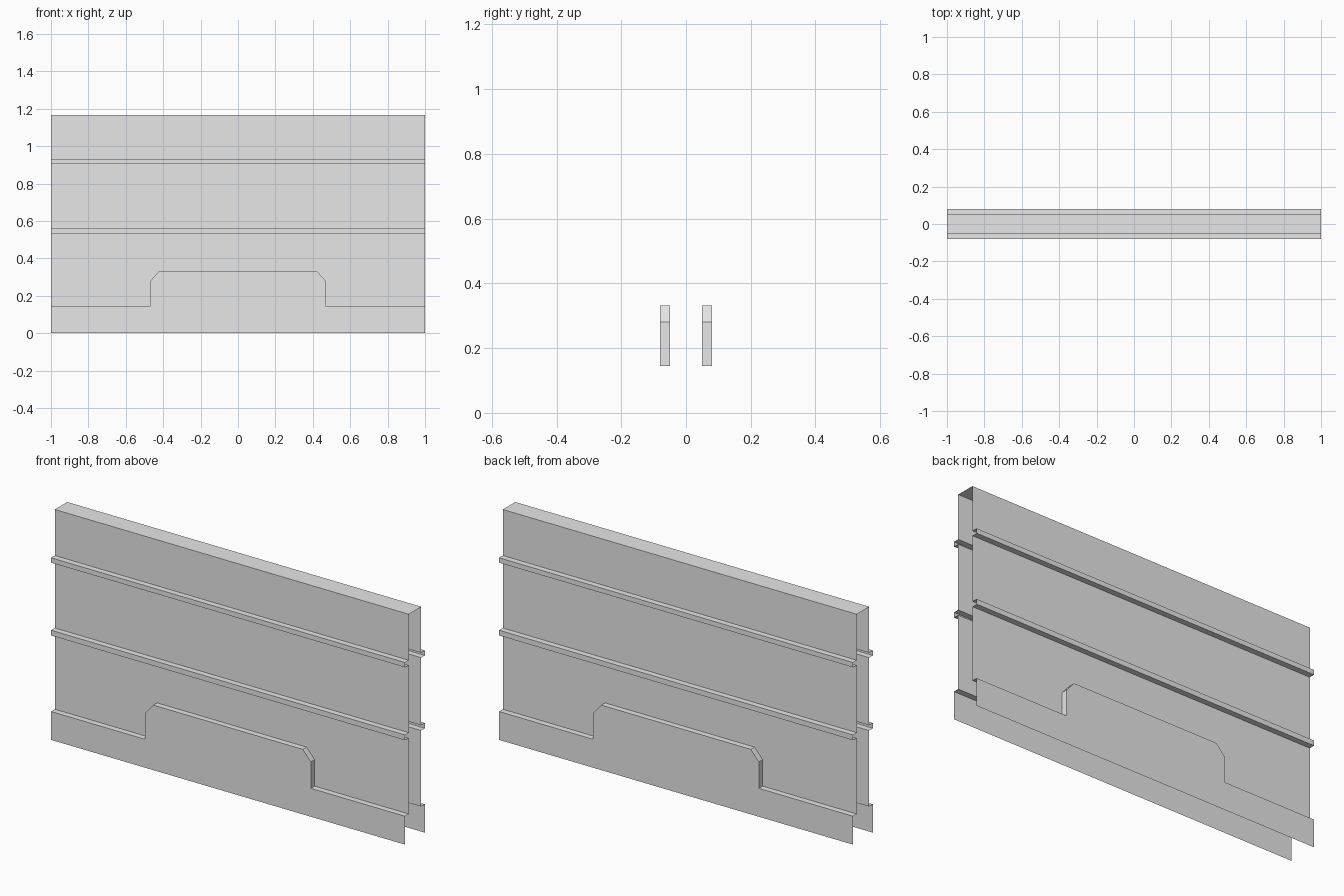
import bpy
import bmesh

cube = bpy.data.objects.get("Cube")
if cube:
    bpy.data.objects.remove(cube, do_unlink=True)

HALF = 1.0        # half length along x
OUTER = -0.08     # face of skirt and rails
INNER = -0.05     # face of the recessed wall
TOP = 1.165
RAILS = [(0.533, 0.56), (0.905, 0.93)]

grey = bpy.data.materials.new("light grey")
grey.use_nodes = True
grey.diffuse_color = (0.8, 0.8, 0.8, 1)
grey.node_tree.nodes["Principled BSDF"].inputs["Base Color"].default_value = (0.8, 0.8, 0.8, 1)


def make_part(name, faces, mirror=True):
    """Sheet part from point loops, mirrored front to back."""
    bm = bmesh.new()
    for loop in faces:
        bm.faces.new([bm.verts.new(p) for p in loop])
    bmesh.ops.remove_doubles(bm, verts=bm.verts, dist=0.0001)
    mesh = bpy.data.meshes.new(name)
    bm.to_mesh(mesh)
    bm.free()
    mesh.materials.append(grey)
    obj = bpy.data.objects.new(name, mesh)
    bpy.context.collection.objects.link(obj)
    if mirror:
        mod = obj.modifiers.new("front_to_back", 'MIRROR')
        mod.use_axis = (False, True, False)
        mod.use_mirror_merge = False
    return obj


def sweep(profile):
    """Full-length strips along x following a (y, z) profile."""
    return [[(-HALF, *a), (HALF, *a), (HALF, *b), (-HALF, *b)]
            for a, b in zip(profile, profile[1:])]


# Upper edge of the skirt with its raised, chamfered middle
left_edge = [(-HALF, 0.145), (-0.468, 0.145), (-0.468, 0.28), (-0.422, 0.332)]
edge = left_edge + [(-x, z) for x, z in reversed(left_edge)]
edge_out = [(x, OUTER, z) for x, z in edge]
edge_in = [(x, INNER, z) for x, z in edge]

# Skirt plate and the ledge stepping back to the wall
plate = [(-HALF, OUTER, 0), (HALF, OUTER, 0)] + edge_out[::-1]
ledge = [[edge_out[i], edge_out[i + 1], edge_in[i + 1], edge_in[i]]
         for i in range(len(edge) - 1)]
make_part("skirt", [plate] + ledge)

# Lowest wall field, fitted round the skirt edge
first = RAILS[0][0]
make_part("lower_wall", [edge_in + [(HALF, INNER, first), (-HALF, INNER, first)]])

# Hollow rails and the wall fields above them
for i, (low, high) in enumerate(RAILS):
    make_part(f"rail_{i + 1}", sweep([(INNER, low), (OUTER, low),
                                      (OUTER, high), (INNER, high)]))
    limit = RAILS[i + 1][0] if i + 1 < len(RAILS) else TOP
    make_part(f"wall_field_{i + 1}", sweep([(INNER, high), (INNER, limit)]))

# Top cap joining both sides
make_part("top_cap", sweep([(INNER, TOP), (-INNER, TOP)]), mirror=False)
